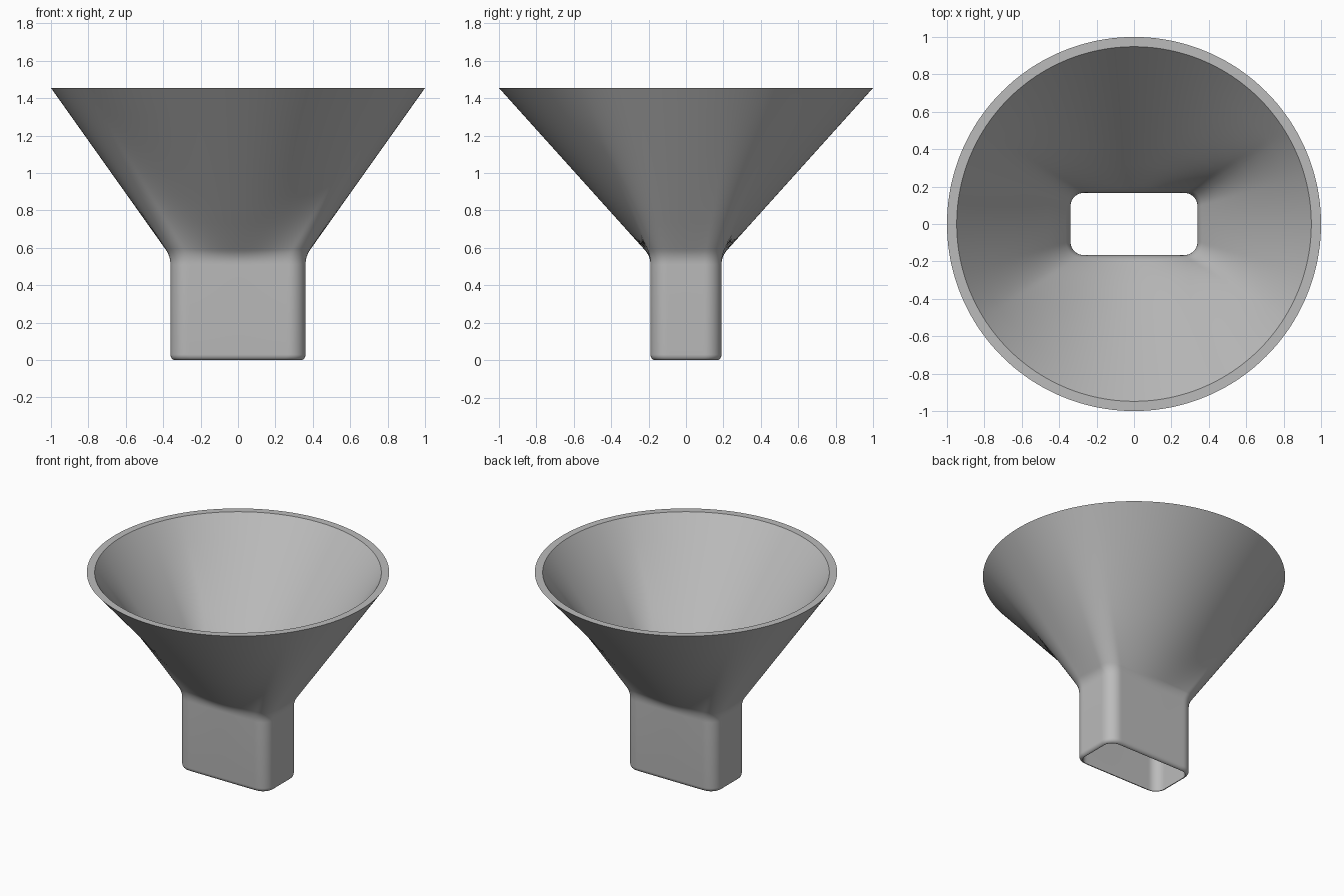
import bpy, bmesh
from math import cos, sin, pi, radians, sqrt
from mathutils import Vector

cube = bpy.data.objects.get("Cube")
if cube:
    bpy.data.objects.remove(cube, do_unlink=True)

HEIGHT, NECK_Z, BEND, LIP = 1.455, 0.555, 0.045, 0.03
SIDES = 288


def spout_radius(a, hx, hy, r):
    """Distance from the centre to a rounded rectangle along angle a."""
    c, s = abs(cos(a)), abs(sin(a))
    cx, cy = hx - r, hy - r
    if hx * s <= cy * c:
        return hx / c
    if hy * c <= cx * s:
        return hy / s
    b = cx * c + cy * s
    return b + sqrt(b * b - cx * cx - cy * cy + r * r)


def wall(neck_r, top_r):
    """Upper wall section: rounded bend from the neck into the cone."""
    corner, top = Vector((neck_r, NECK_Z)), Vector((top_r, HEIGHT))
    start = corner - Vector((0, BEND))
    end = corner + (top - corner).normalized() * BEND
    bend = [start * (1 - t) ** 2 + corner * 2 * t * (1 - t) + end * t * t
            for t in (i / 6 for i in range(7))]
    return bend + [end.lerp(top, i / 6) for i in range(1, 7)]


def section(a):
    """Closed wall section at angle a: outside going up, inside going down."""
    outer = spout_radius(a, 0.361, 0.19, 0.09)
    inner = spout_radius(a, 0.339, 0.166, 0.07)
    lip = [Vector((inner + (outer - inner) * sin(t), LIP * (1 - cos(t))))
           for t in (i * pi / 12 for i in range(7))]
    return lip + wall(outer, 1.0) + wall(inner, 0.948)[::-1]


# Funnel body: sections swept around the axis
bm = bmesh.new()
strips = []
for i in range(SIDES):
    a = 2 * pi * i / SIDES
    strips.append([bm.verts.new((p.x * cos(a), p.x * sin(a), p.y)) for p in section(a)])
for i, strip in enumerate(strips):
    after = strips[(i + 1) % SIDES]
    for j in range(len(strip)):
        k = (j + 1) % len(strip)
        bm.faces.new((strip[j], after[j], after[k], strip[k]))
bmesh.ops.recalc_face_normals(bm, faces=bm.faces)
mesh = bpy.data.meshes.new("funnel")
bm.to_mesh(mesh)
bm.free()
funnel = bpy.data.objects.new("funnel", mesh)
bpy.context.collection.objects.link(funnel)

# Plain grey material
grey = bpy.data.materials.new("light_grey")
grey.use_nodes = True
colour = (0.5, 0.5, 0.5, 1)
grey.diffuse_color = colour
grey.node_tree.nodes["Principled BSDF"].inputs["Base Color"].default_value = colour
mesh.materials.append(grey)

# Smooth walls with a crisp rim and mouth
bpy.ops.object.select_all(action="DESELECT")
funnel.select_set(True)
bpy.context.view_layer.objects.active = funnel
bpy.ops.object.shade_smooth_by_angle(angle=radians(35))
